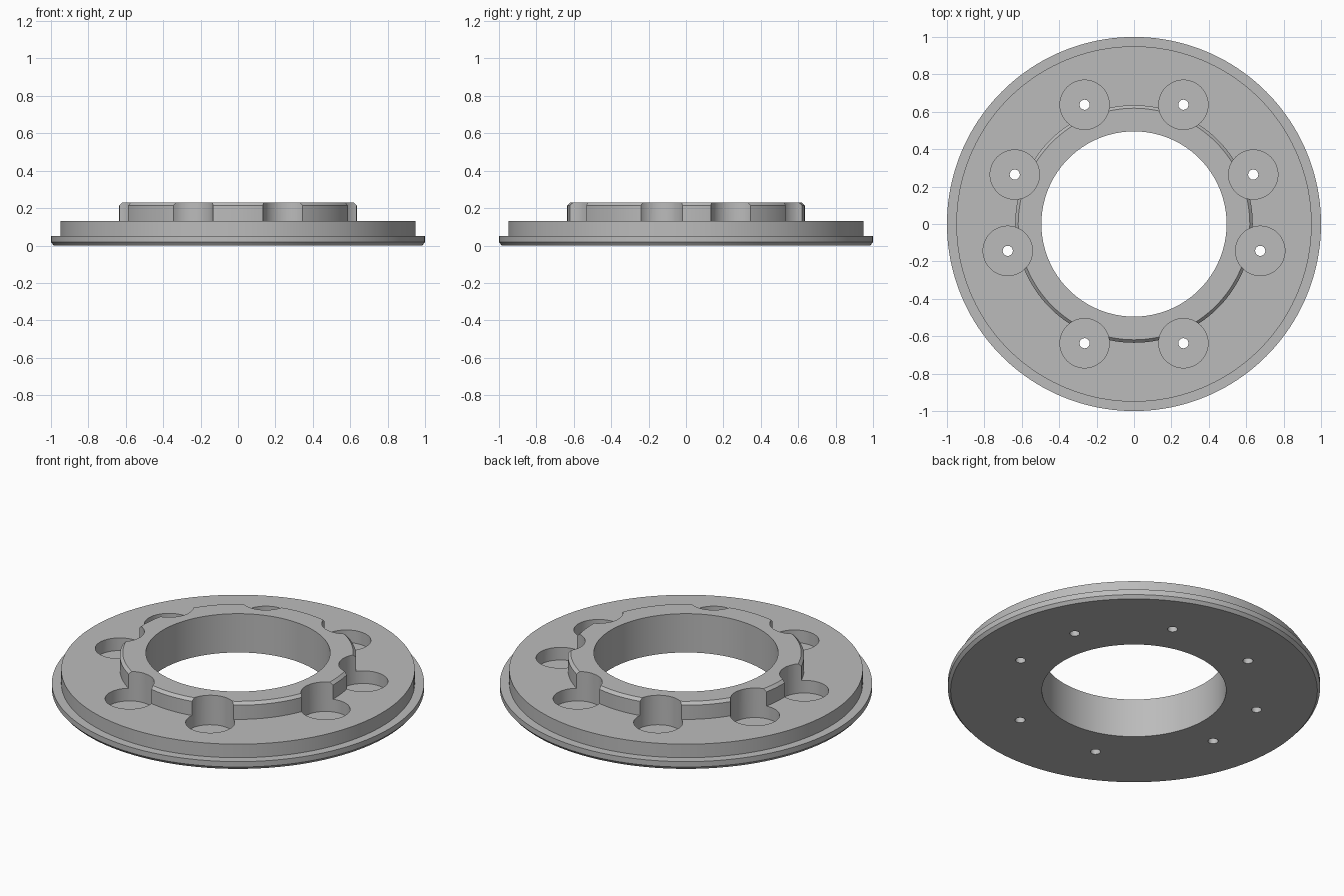
import bpy
import bmesh
from math import cos, sin, radians, tau

cube = bpy.data.objects.get("Cube")
if cube:
    bpy.data.objects.remove(cube, do_unlink=True)

# Single grey finish
grey = bpy.data.materials.new("plain grey")
grey.use_nodes = True
colour = (0.5, 0.5, 0.5, 1)
grey.diffuse_color = colour
grey.node_tree.nodes["Principled BSDF"].inputs["Base Color"].default_value = colour


def lathe(name, profile, segments, centre=(0, 0), closed=True):
    """Revolve (radius, z) points; an open profile gets flat caps."""
    bm = bmesh.new()
    rings = []
    for r, z in profile:
        rings.append([bm.verts.new((centre[0] + r * cos(tau * i / segments),
                                    centre[1] + r * sin(tau * i / segments), z))
                      for i in range(segments)])
    pairs = list(zip(rings, rings[1:]))
    if closed:
        pairs.append((rings[-1], rings[0]))
    else:
        bm.faces.new(rings[0])
        bm.faces.new(rings[-1])
    for a, b in pairs:
        for i in range(segments):
            j = (i + 1) % segments
            bm.faces.new((a[i], a[j], b[j], b[i]))
    bmesh.ops.recalc_face_normals(bm, faces=bm.faces)
    mesh = bpy.data.meshes.new(name)
    bm.to_mesh(mesh)
    bm.free()
    mesh.materials.append(grey)
    obj = bpy.data.objects.new(name, mesh)
    bpy.context.collection.objects.link(obj)
    return obj


# Flange, body and chamfered collar around the bore
TOP, DECK, LIP = 0.23, 0.13, 0.05
BORE, COLLAR, BODY = 0.495, 0.635, 0.95
plate = lathe("adapter_plate", [
    (BORE, 0), (0.985, 0), (1, 0.018), (1, LIP), (BODY, LIP), (BODY, DECK),
    (COLLAR, DECK), (COLLAR, TOP - 0.016), (COLLAR - 0.016, TOP), (BORE, TOP)], 160)

# Counterbored bolt holes, mirrored left and right
BOLT_CIRCLE, FLOOR = 0.69, 0.055
bpy.context.view_layer.objects.active = plate
plate.select_set(True)
for angle in (67.5, 22.5, -12, -67.5):
    for side in (1, -1):
        centre = (side * BOLT_CIRCLE * cos(radians(angle)),
                  BOLT_CIRCLE * sin(radians(angle)))
        cutter = lathe("bolt_hole_cutter", [
            (0.027, -0.1), (0.027, FLOOR), (0.132, FLOOR), (0.132, 0.4)],
            48, centre, closed=False)
        cutter.hide_render = True
        cut = plate.modifiers.new("bolt_hole", 'BOOLEAN')
        cut.operation = 'DIFFERENCE'
        cut.solver = 'EXACT'
        cut.object = cutter
        bpy.ops.object.modifier_apply(modifier=cut.name)
        bpy.data.objects.remove(cutter, do_unlink=True)

bpy.ops.object.shade_smooth_by_angle(angle=radians(30))
